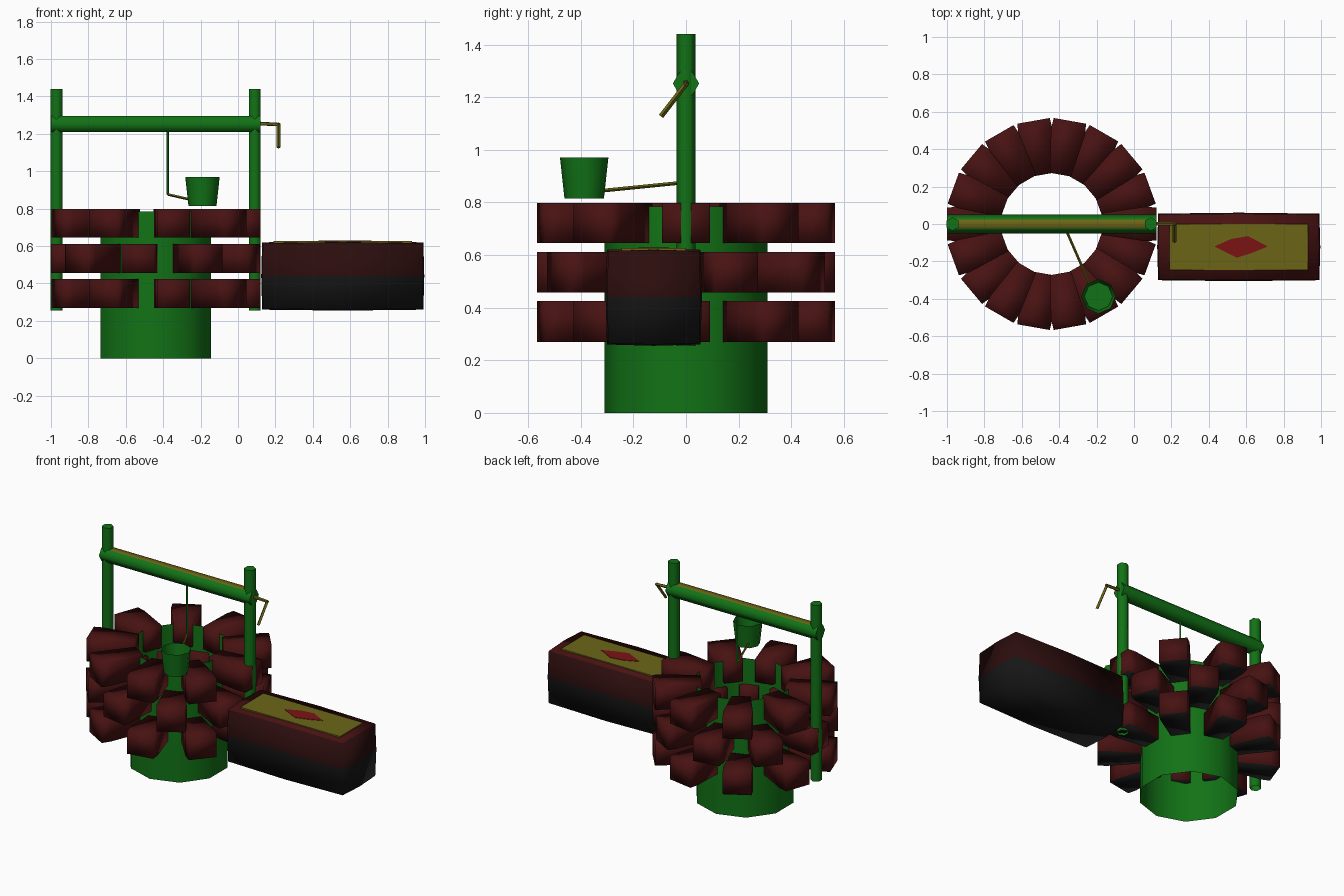
import bpy, bmesh, math
from mathutils import Vector

if "Cube" in bpy.data.objects:
    bpy.data.objects.remove(bpy.data.objects["Cube"])


def material(name, rgb):
    m = bpy.data.materials.new(name)
    m.diffuse_color = (*rgb, 1)
    m.use_nodes = True
    m.node_tree.nodes["Principled BSDF"].inputs["Base Color"].default_value = m.diffuse_color
    return m


GREEN = material("green", (0.006, 0.17, 0.008))
OLIVE = material("olive", (0.15, 0.13, 0.008))
STONE = material("dark_red", (0.065, 0.006, 0.006))
SHADE = material("dark_shade", (0.025, 0.004, 0.004))
BLACK = material("black", (0.008, 0.008, 0.008))
RED = material("red", (0.2, 0.007, 0.007))


def make(name, verts, faces, mats, pick=None, angle=70):
    """Mesh object; pick(face) gives a material index per face."""
    me = bpy.data.meshes.new(name)
    me.from_pydata([tuple(v) for v in verts], [], faces)
    bm = bmesh.new()
    bm.from_mesh(me)
    bmesh.ops.recalc_face_normals(bm, faces=bm.faces)
    bm.normal_update()
    if pick:
        for f in bm.faces:
            f.material_index = pick(f)
    bm.to_mesh(me)
    bm.free()
    for m in mats:
        me.materials.append(m)
    ob = bpy.data.objects.new(name, me)
    bpy.context.collection.objects.link(ob)
    bpy.ops.object.select_all(action='DESELECT')
    ob.select_set(True)
    bpy.context.view_layer.objects.active = ob
    bpy.ops.object.shade_smooth_by_angle(angle=math.radians(angle))
    return ob


def tube(name, p0, p1, r0, r1, sides, mats, caps=(True, True), ref=(0, 1, 0), pick=None):
    """Prism or cone between two points; ref points at the first corner."""
    p0, p1 = Vector(p0), Vector(p1)
    u = Vector(ref)
    w = (p1 - p0).normalized().cross(u).normalized()
    u = w.cross((p1 - p0).normalized())
    verts = []
    for p, r in ((p0, r0), (p1, r1)):
        for i in range(sides):
            a = math.tau * i / sides
            verts.append(p + r * (math.cos(a) * u + math.sin(a) * w))
    faces = [(i, (i + 1) % sides, sides + (i + 1) % sides, sides + i) for i in range(sides)]
    if caps[0]:
        faces.append(tuple(range(sides)))
    if caps[1]:
        faces.append(tuple(range(sides, 2 * sides)))
    return make(name, verts, faces, mats, pick)


def slab(name, outline, z0, z1, mats, pick=None, angle=30):
    """Flat outline extruded upwards."""
    n = len(outline)
    verts = [(x, y, z) for z in (z0, z1) for x, y in outline]
    faces = [(i, (i + 1) % n, n + (i + 1) % n, n + i) for i in range(n)]
    faces += [tuple(range(n)), tuple(range(n, 2 * n))]
    return make(name, verts, faces, mats, pick, angle)


CX = -0.44

# Open well shaft
tube("well_shaft", (CX, 0, 0), (CX, 0, 0.785), 0.31, 0.31, 10, [GREEN], (False, False))

# Three staggered rings of nine wedge stones
plan = [(0.268, -0.058), (0.50, -0.092), (0.56, -0.088),
        (0.56, 0.088), (0.50, 0.092), (0.268, 0.058)]
for row, (z0, z1) in enumerate([(0.27, 0.425), (0.457, 0.612), (0.645, 0.798)]):
    for k in range(9):
        a = math.radians(40 * k + 20 * (row % 2))
        c, s = math.cos(a), math.sin(a)
        slab(f"stone_{row}_{k}", [(CX + r * c - t * s, r * s + t * c) for r, t in plan],
             z0, z1, [STONE, BLACK], lambda f: int(f.normal.z < -0.5), 180)

# Posts and cross beam
for side, x in (("left", -0.97), ("right", 0.09)):
    tube(f"{side}_post", (x, 0, 0.255), (x, 0, 1.44), 0.036, 0.036, 6, [GREEN], (False, True))
tube("cross_beam", (-1.0, 0, 1.252), (0.12, 0, 1.252), 0.05, 0.05, 6, [GREEN, OLIVE],
     pick=lambda f: int(f.normal.z > 0.8))

# Crank
tube("crank_axle", (0.11, 0, 1.255), (0.225, 0, 1.25), 0.011, 0.009, 5, [OLIVE])
tube("crank_handle", (0.217, 0.004, 1.255), (0.217, -0.095, 1.127), 0.01, 0.01, 4, [OLIVE],
     ref=(1, 0, 0))

# Rope
knot = (-0.375, -0.005, 0.876)
tube("rope_hanging", (-0.375, -0.005, 1.23), knot, 0.007, 0.007, 4, [GREEN])
tube("rope_to_bucket", knot, (-0.235, -0.325, 0.844), 0.007, 0.007, 4, [OLIVE], ref=(0, 0, 1))

# Bucket, open at the top
tube("bucket", (-0.19, -0.387, 0.815), (-0.19, -0.387, 0.97), 0.075, 0.092, 8, [GREEN],
     (True, False))

# Slightly bulging stone trough
verts, faces = [], []
half, mid = (0.436, 0.183, 0.185), (0.56, -0.1225, 0.44)
for ax in range(3):
    b, c = (ax + 1) % 3, (ax + 2) % 3
    for sgn in (-1, 1):
        base = len(verts)
        for i in (-1, 0, 1):
            for j in (-1, 0, 1):
                p = [0, 0, 0]
                p[ax], p[b], p[c] = sgn, i, j
                n = sum(map(abs, p)) - 1
                inset = 0.005 * n
                verts.append([mid[q] + p[q] * (half[q] - inset) for q in range(3)])
        for i in range(2):
            for j in range(2):
                o = base + 3 * i + j
                faces.append((o, o + 1, o + 4, o + 3))
# weld the six sides together
index, unique = {}, []
for v in verts:
    key = tuple(round(q, 4) for q in v)
    if key not in index:
        index[key] = len(unique)
        unique.append(key)
remap = [index[tuple(round(q, 4) for q in v)] for v in verts]
faces = [tuple(remap[i] for i in f) for f in faces]


def trough_colour(f):
    if f.normal.z > 0.5:
        return 0
    return 1 if f.calc_center_median().z > mid[2] + 0.01 else 2


make("trough", unique, faces, [STONE, SHADE, BLACK], trough_colour, 180)

# Inlaid top panel and its small diamond
slab("trough_panel", [(0.19, -0.245), (0.93, -0.245), (0.93, 0.0), (0.19, 0.0)],
     0.612, 0.6265, [OLIVE])
slab("panel_diamond", [(0.43, -0.12), (0.55, -0.18), (0.63, -0.155), (0.715, -0.12),
                       (0.61, -0.065), (0.52, -0.08)], 0.615, 0.629, [RED])
